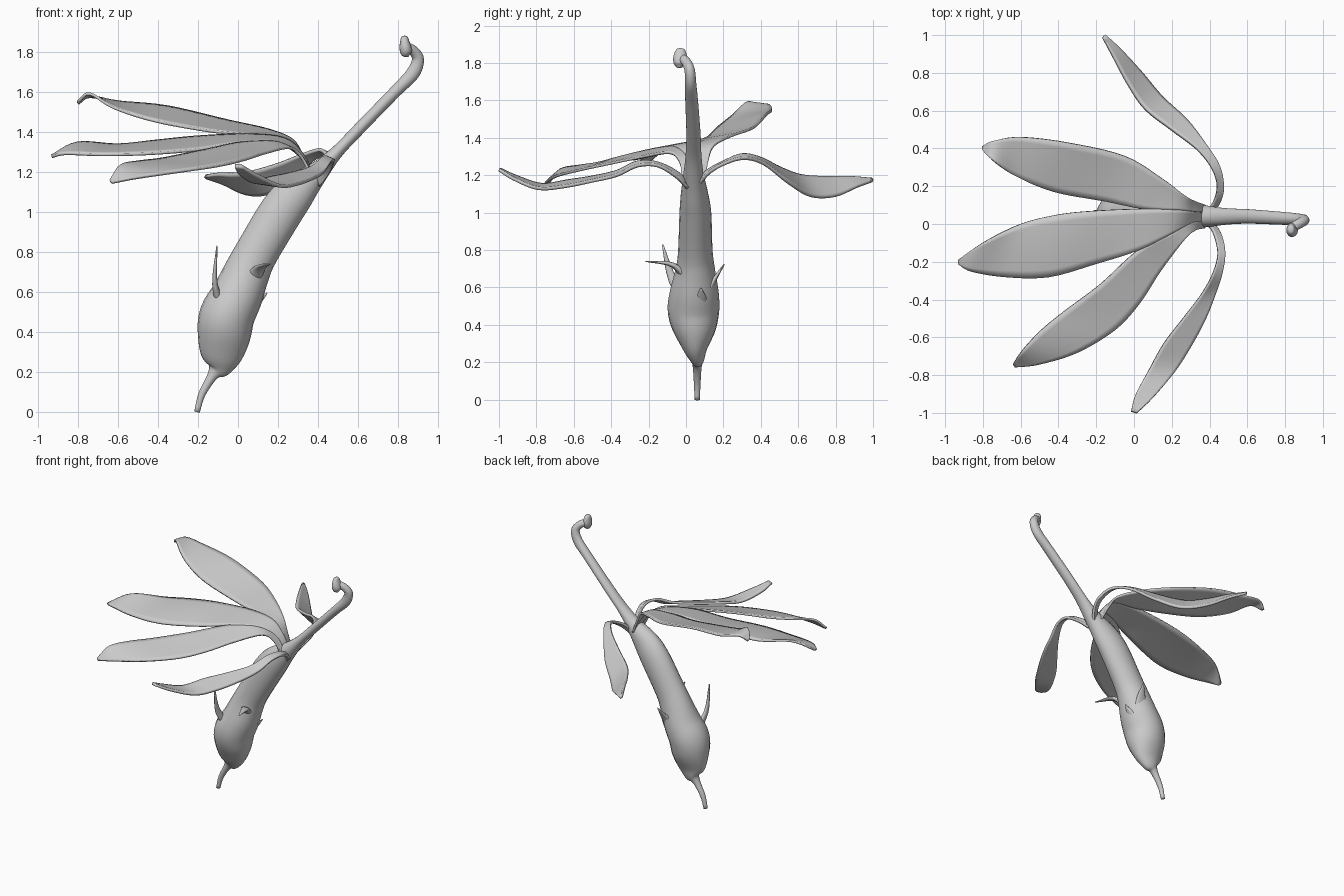
import bpy, math
from mathutils import Vector


def spline(pts, steps):
    """Catmull-Rom resampling of tuples of any length."""
    p = [Vector(q) for q in pts]
    p = [2 * p[0] - p[1]] + p + [2 * p[-1] - p[-2]]
    out = []
    for i in range(1, len(p) - 2):
        a, b, c, d = p[i - 1:i + 3]
        for s in range(steps):
            t = s / steps
            out.append(0.5 * (2 * b + (c - a) * t + (2 * a - 5 * b + 4 * c - d) * t * t
                              + (3 * b - a - 3 * c + d) * t ** 3))
    return out + [p[-2]]


def make(name, verts, faces):
    me = bpy.data.meshes.new(name)
    me.from_pydata([tuple(v) for v in verts], [], faces)
    for f in me.polygons:
        f.use_smooth = True
    ob = bpy.data.objects.new(name, me)
    bpy.context.collection.objects.link(ob)
    return ob


def tube(name, rows, ref=(0, 1, 0), sides=20, steps=4):
    """Rows of (x, y, z, radius across, radius along ref)."""
    path = spline(rows, steps)
    c = [Vector(p[:3]) for p in path]
    verts, faces, m = [], [], len(c)
    for i in range(m):
        t = (c[min(i + 1, m - 1)] - c[max(i - 1, 0)]).normalized()
        n = Vector(ref).cross(t).normalized()
        b = t.cross(n)
        ra, rb = max(path[i][3], .001), max(path[i][4], .001)
        for k in range(sides):
            a = 2 * math.pi * k / sides
            verts.append(c[i] + n * ra * math.cos(a) + b * rb * math.sin(a))
    for i in range(m - 1):
        for k in range(sides):
            k2 = (k + 1) % sides
            faces.append((i * sides + k, i * sides + k2, (i + 1) * sides + k2, (i + 1) * sides + k))
    faces.append(tuple(reversed(range(sides))))
    faces.append(tuple(range((m - 1) * sides, m * sides)))
    return make(name, verts, faces)


def petal(name, left, right, bulge=0.0, thick=.014, across=8, steps=5):
    """Ruled sheet between two edge curves, crowned away from the base, thickened."""
    L, R = spline(left, steps), spline(right, steps)
    verts, faces, w = [], [], across + 1
    for i, (a, b) in enumerate(zip(L, R)):
        ramp = min(1, max(0, (i - 12) / 12))
        for k in range(w):
            u = k / across
            v = a.lerp(b, u)
            v.z += bulge * ramp * (a - b).length * 4 * u * (1 - u)
            verts.append(v)
    for i in range(len(L) - 1):
        for k in range(across):
            q = i * w + k
            faces.append((q, q + 1, q + w + 1, q + w))
    ob = make(name, verts, faces)
    mod = ob.modifiers.new("thickness", 'SOLIDIFY')
    mod.thickness, mod.offset = thick, 0
    return ob


# Stalk, calyx, flower tube and hooked style in one sweep
tube("flower_tube_and_style", [
    (-.205, .06, 0, .014, .014), (-.18, .06, .09, .018, .018), (-.125, .06, .185, .028, .025),
    (-.10, .06, .22, .065, .04), (-.085, .05, .28, .105, .07), (-.07, .045, .38, .132, .118),
    (-.055, .04, .48, .138, .138), (-.005, .045, .58, .128, .13), (.045, .05, .7, .115, .105),
    (.095, .05, .8, .108, .092), (.215, .05, 1.0, .108, .085), (.295, .045, 1.1, .095, .073),
    (.40, .04, 1.2, .055, .055), (.495, .04, 1.3, .032, .043), (.61, .04, 1.42, .03, .038),
    (.785, .03, 1.6, .03, .034), (.872, .025, 1.69, .034, .03), (.899, .02, 1.76, .03, .028),
    (.88, .005, 1.8, .026, .026), (.85, -.012, 1.82, .025, .025), (.835, -.025, 1.83, .015, .015)])

# Stigma knob
tube("stigma", [
    (.85, -.038, 1.775, .004, .004), (.842, -.036, 1.79, .026, .028), (.836, -.032, 1.82, .03, .038),
    (.832, -.03, 1.855, .022, .032), (.832, -.03, 1.875, .015, .02), (.832, -.03, 1.88, .002, .002)],
    sides=14)

# Three-lobed lip: neighbouring lobes share their edges at the base
seam_back = [(.38, .06, 1.18), (.32, .065, 1.29), (.23, .075, 1.365), (.05, .08, 1.385)]
seam_front = [(.38, .01, 1.18), (.31, .01, 1.28), (.2, -.05, 1.345), (.02, -.14, 1.345)]
petal("lip_lobe_back",
      [(.37, .10, 1.17), (.32, .12, 1.28), (.27, .15, 1.36), (.15, .24, 1.41), (-.05, .36, 1.455),
       (-.35, .43, 1.525), (-.6, .46, 1.55), (-.74, .44, 1.575), (-.80, .41, 1.54)],
      seam_back + [(-.15, .12, 1.405), (-.42, .17, 1.455), (-.62, .25, 1.52), (-.74, .33, 1.59),
                   (-.80, .39, 1.55)])
petal("lip_lobe_middle",
      seam_back + [(-.2, .07, 1.375), (-.4, .05, 1.355), (-.6, 0, 1.335), (-.8, -.1, 1.345),
                   (-.93, -.19, 1.28)],
      seam_front + [(-.2, -.21, 1.31), (-.45, -.28, 1.29), (-.68, -.28, 1.285), (-.86, -.25, 1.29),
                    (-.93, -.21, 1.275)], .02)
petal("lip_lobe_front",
      seam_front + [(-.18, -.32, 1.305), (-.38, -.47, 1.265), (-.5, -.57, 1.25), (-.59, -.67, 1.23),
                    (-.64, -.74, 1.155)],
      [(.37, -.02, 1.17), (.32, -.035, 1.27), (.26, -.09, 1.32), (.14, -.25, 1.295), (.03, -.42, 1.26),
       (-.1, -.56, 1.23), (-.3, -.68, 1.20), (-.5, -.74, 1.17), (-.63, -.755, 1.145)])

# Two narrow side petals
petal("side_petal_back",
      [(.41, .06, 1.14), (.455, .12, 1.21), (.475, .2, 1.26), (.45, .31, 1.29), (.38, .42, 1.26),
       (.28, .55, 1.16), (.15, .67, 1.09), (.04, .80, 1.09), (-.07, .92, 1.14), (-.155, 1.0, 1.17)],
      [(.38, .06, 1.16), (.42, .11, 1.22), (.44, .2, 1.27), (.41, .3, 1.31), (.33, .4, 1.29),
       (.2, .5, 1.24), (.06, .61, 1.20), (-.03, .74, 1.19), (-.1, .87, 1.19), (-.165, .99, 1.18)],
      thick=.018)
petal("side_petal_front",
      [(.41, .01, 1.13), (.455, -.05, 1.19), (.48, -.15, 1.25), (.465, -.26, 1.25), (.43, -.37, 1.20),
       (.38, -.5, 1.17), (.3, -.65, 1.14), (.21, -.79, 1.13), (.1, -.92, 1.18), (.015, -1.0, 1.23)],
      [(.38, .01, 1.15), (.42, -.04, 1.21), (.445, -.15, 1.265), (.42, -.26, 1.27), (.36, -.37, 1.22),
       (.26, -.5, 1.19), (.16, -.63, 1.17), (.08, -.77, 1.15), (.01, -.9, 1.19), (-.015, -.99, 1.23)],
      thick=.018)

# Calyx teeth, rooted inside the calyx
teeth = [
    ("left", (-.07, .04, .48), (-.115, -.07, .64), (-.105, -.125, .83), .04, (0, 1, 0)),
    ("front", (.05, .02, .63), (.11, -.07, .72), (.16, -.215, .74), .05, (1, 0, 0)),
    ("right", (.0, .07, .44), (.095, .08, .54), (.145, .08, .595), .05, (0, 1, 0)),
    ("back", (.0, .09, .50), (.06, .145, .63), (.09, .205, .725), .07, (1, 0, 0)),
]
for n, a, b, c, w, ref in teeth:
    tube("calyx_tooth_" + n, [(*a, .03, w), (*b, .014, w * .6), (*c, .003, .004)], ref, sides=12)
